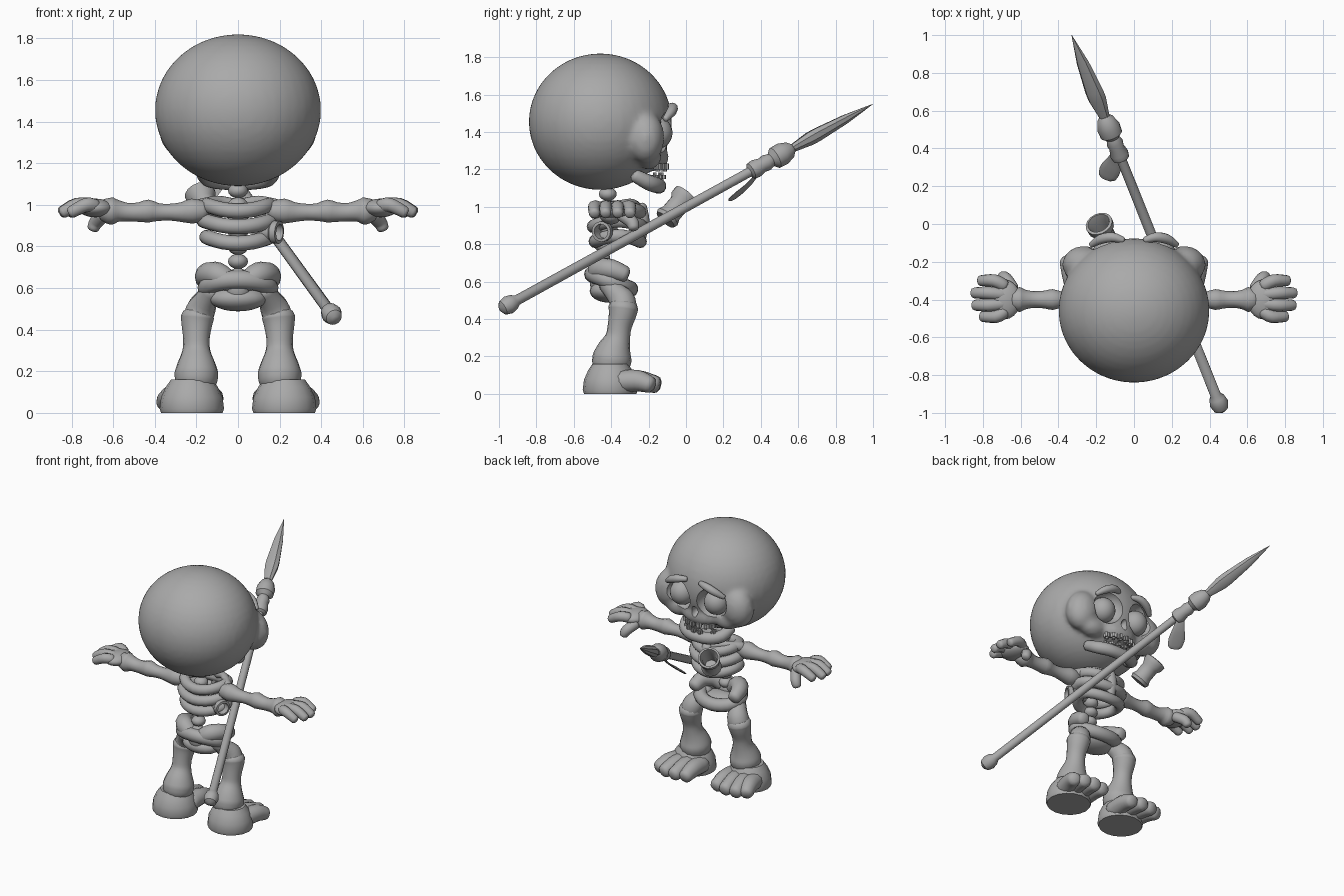
import bpy, bmesh, math
from mathutils import Vector, Matrix

if "Cube" in bpy.data.objects:
    bpy.data.objects.remove(bpy.data.objects["Cube"])

grey = bpy.data.materials.new("bone_grey")
grey.use_nodes = True
tone = (0.4, 0.4, 0.4, 1)
grey.diffuse_color = tone
grey.node_tree.nodes["Principled BSDF"].inputs["Base Color"].default_value = tone

SIDES = (("left", 1), ("right", -1))


def finish(name, bm, angle=40):
    bmesh.ops.recalc_face_normals(bm, faces=bm.faces)
    mesh = bpy.data.meshes.new(name)
    bm.to_mesh(mesh)
    bm.free()
    mesh.materials.append(grey)
    mesh.shade_smooth()
    mesh.set_sharp_from_angle(angle=math.radians(angle))
    ob = bpy.data.objects.new(name, mesh)
    bpy.context.scene.collection.objects.link(ob)
    return ob


def ball(name, loc, size, rot=(0, 0, 0), seg=20):
    bm = bmesh.new()
    bmesh.ops.create_uvsphere(bm, u_segments=seg, v_segments=seg // 2 + 2, radius=1)
    turn = Matrix.Identity(3)
    for axis, a in zip("XYZ", rot):
        turn = Matrix.Rotation(a, 3, axis) @ turn
    bm.transform(Matrix.Translation(loc) @ turn.to_4x4() @ Matrix.Diagonal((*size, 1)))
    return finish(name, bm)


def bridge(bm, rings, closed=False):
    n = len(rings[0])
    pairs = list(zip(rings, rings[1:])) + ([(rings[-1], rings[0])] if closed else [])
    for a, b in pairs:
        for i in range(n):
            bm.faces.new((a[i], a[(i + 1) % n], b[(i + 1) % n], b[i]))
    if not closed:
        bm.faces.new(rings[0])
        bm.faces.new(rings[-1])


def bone(name, points, closed=False, flat=1.0, steps=3, seg=12):
    """Tube along a smooth path of (x, y, z, radius) with rounded ends."""
    p = [Vector(q) for q in points]
    n, path = len(p), []
    for i in range(n if closed else n - 1):
        pick = (lambda k: p[k % n]) if closed else (lambda k: p[min(max(k, 0), n - 1)])
        a, b, c, d = (pick(i + k) for k in (-1, 0, 1, 2))
        for s in range(steps):
            t = s / steps
            path.append(b + (c - a) * (t / 2) + (a - b * 2.5 + c * 2 - d / 2) * t * t
                        + (b * 1.5 - a / 2 - c * 1.5 + d / 2) * t ** 3)
    if not closed:
        path.append(p[-1])
        for end, near in ((0, 1), (-1, -2)):
            e = path[end].copy()
            out = (e.xyz - path[near].xyz).normalized() * e.w
            extra = [Vector((*(e.xyz + out * k), e.w * r)) for k, r in ((.3, .88), (.55, .5))]
            path = extra[::-1] + path if end == 0 else path + extra
    bm, rings, u, old, m = bmesh.new(), [], None, None, len(path)
    for i, q in enumerate(path):
        nxt = path[(i + 1) % m] if closed else path[min(i + 1, m - 1)]
        prv = path[i - 1] if closed or i else path[0]
        t = (nxt.xyz - prv.xyz).normalized()
        if u is None:
            u = t.cross(Vector((0, 0, 1)) if abs(t.z) < .9 else Vector((0, 1, 0))).normalized()
        else:
            u = old.rotation_difference(t) @ u
        old, v = t, u.cross(t)
        rings.append([bm.verts.new(q.xyz + q.w * (u * math.cos(k * math.tau / seg)
                      + v * flat * math.sin(k * math.tau / seg))) for k in range(seg)])
    bridge(bm, rings, closed)
    return finish(name, bm, 60)


def lathe(name, profile, start, end, seg=16, flat=1.0):
    """Turned shape: (radius, height) pairs along the axis from start to end."""
    start, axis = Vector(start), Vector(end) - Vector(start)
    q = Vector((0, 0, 1)).rotation_difference(axis)
    bm = bmesh.new()
    rings = [[bm.verts.new(start + q @ Vector((r * math.cos(k * math.tau / seg),
              r * flat * math.sin(k * math.tau / seg), h))) for k in range(seg)]
             for r, h in profile]
    bridge(bm, rings)
    return finish(name, bm, 35)


def block(name, loc, size, turn=0, bevel=.012):
    bm = bmesh.new()
    bmesh.ops.create_cube(bm, size=1)
    bm.transform(Matrix.Diagonal((*size, 1)))
    bmesh.ops.bevel(bm, geom=bm.edges[:], offset=bevel, segments=2, affect="EDGES")
    bm.transform(Matrix.Translation(loc) @ Matrix.Rotation(turn, 4, "Z"))
    return finish(name, bm, 60)


# Skull: cranium, cheekbones and upper jaw fused, then sockets and nose cut out
parts = [ball("cranium", (0, -.458, 1.455), (.4, .383, .365), seg=40),
         ball("upper_jaw", (0, -.185, 1.265), (.15, .095, .075))]
cutters = [ball("nose_cutter", (0, -.08, 1.31), (.026, .06, .04))]
for _, s in SIDES:
    parts.append(ball("cheek", (s * .265, -.215, 1.37), (.115, .1, .14), (0, s * -.15, 0)))
    parts.append(ball("cheek_root", (s * .19, -.2, 1.27), (.1, .07, .07)))
    cutters.append(ball("socket_cutter", (s * .137, -.085, 1.395), (.11, .11, .115)))
bm = bmesh.new()
for ob in parts:
    bm.from_mesh(ob.data)
    bpy.data.objects.remove(ob)
rough = finish("skull_rough", bm)
mod = rough.modifiers.new("fuse", "REMESH")
mod.mode, mod.voxel_size = "VOXEL", .018
mod = rough.modifiers.new("soften", "SMOOTH")
mod.factor, mod.iterations = .5, 5
for c in cutters:
    mod = rough.modifiers.new("cut", "BOOLEAN")
    mod.operation, mod.object, mod.solver = "DIFFERENCE", c, "EXACT"
bpy.context.view_layer.update()
solid = rough.evaluated_get(bpy.context.evaluated_depsgraph_get())
bm = bmesh.new()
bm.from_mesh(solid.to_mesh())
for f in bm.faces:
    f.material_index = 0
for ob in cutters + [rough]:
    bpy.data.objects.remove(ob)
finish("skull", bm, 45)

# Jaw, teeth, eyes and brows
bone("jaw", [(s * x, y, z, r) for s, arc in
             ((1, ((.17, -.27, 1.165, .035), (.145, -.2, 1.13, .042), (.08, -.155, 1.115, .042))),
              (-1, ((0, -.145, 1.11, .04), (.08, -.155, 1.115, .042),
                    (.145, -.2, 1.13, .042), (.17, -.27, 1.165, .035)))) for x, y, z, r in arc])
for i in range(6):
    a = (i - 2.5) * .4
    x, y = .125 * math.sin(a), -.2 + .09 * math.cos(a)
    block("upper_tooth", (x, y, 1.215), (.042, .04, .055), -a)
    if i != 1:
        block("lower_tooth", (x, y - .015, 1.16), (.04, .035, .045), -a)
for side, s in SIDES:
    ball(side + "_eye", (s * .137, -.155, 1.395), (.083, .083, .086))
    bone(side + "_brow", [(s * .06, -.085, 1.535, .018), (s * .115, -.07, 1.53, .026),
                          (s * .175, -.08, 1.505, .026), (s * .225, -.11, 1.47, .016)])

# Spine
for i in range(8):
    z = .66 + i * .068
    ball("vertebra", (0, -.46 + .007 * i, z), (.048, .048, .036), seg=12)

# Rib cage
for z, w, d in ((.985, .15, .12), (.91, .165, .13), (.83, .15, .12)):
    bone("rib", [(w * math.sin(a), -.365 - d * math.cos(a), z - .025 * math.cos(a * 2) * .6, .036)
                 for a in (math.tau * k / 12 for k in range(12))], closed=True, steps=2)
bone("breastbone", [(0, -.245, 1.0, .035), (0, -.235, .92, .04), (0, -.245, .83, .03)])

# Pelvis
bone("pelvis_rim", [(.15 * math.sin(a), -.4 - .1 * math.cos(a), .6 + .04 * math.cos(a), .045)
                    for a in (math.tau * k / 12 for k in range(12))], closed=True, steps=2)
ball("pelvis_bowl", (0, -.415, .55), (.14, .1, .062))
ball("tail_bone", (0, -.47, .6), (.06, .045, .07))

for side, s in SIDES:
    bone(side + "_hip_wing", [(s * .04, -.48, .63, .05), (s * .1, -.46, .665, .06),
                              (s * .15, -.4, .665, .055), (s * .16, -.33, .64, .045)])
    bone(side + "_collarbone", [(s * .03, -.27, 1.005, .028), (s * .1, -.3, 1.02, .024),
                                (s * .18, -.38, .995, .035)])
    # Arm
    bone(side + "_arm", [(s * x, -.4, z, r) for x, z, r in
         ((.17, .97, .05), (.22, .97, .06), (.27, .965, .048), (.33, .965, .04), (.385, .965, .043),
          (.43, .97, .055), (.475, .965, .047), (.53, .965, .044), (.575, .97, .052),
          (.605, .97, .066), (.635, .975, .058))], steps=2)
    # Hand
    ball(side + "_palm", (s * .685, -.4, .985), (.085, .105, .045))
    for y, tip in ((-.3, .81), (-.365, .845), (-.43, .84), (-.49, .8)):
        bone(side + "_finger", [(s * .69, -.4 + (y + .4) * .75, .995, .034),
                                (s * (tip - .07), y, 1.0, .034), (s * tip, y, .965, .029)])
    bone(side + "_thumb", [(s * .645, -.34, .955, .035), (s * .68, -.29, .92, .035),
                           (s * .695, -.28, .89, .03)])
    # Leg
    bone(side + "_thigh", [(s * .125, -.42, .59, .05), (s * .15, -.385, .55, .055),
                           (s * .175, -.345, .505, .07), (s * .19, -.335, .465, .072)])
    bone(side + "_shin", [(s * x, y, z, r) for x, y, z, r in
         ((.195, -.335, .46, .08), (.198, -.34, .425, .074), (.2, -.355, .36, .064),
          (.2, -.365, .3, .067), (.2, -.385, .235, .092), (.2, -.395, .19, .105),
          (.2, -.405, .15, .1))], seg=16)
    # Foot
    lathe(side + "_heel", [(.148, 0), (.155, .02), (.148, .075), (.125, .125), (.1, .16)],
          (s * .222, -.405, 0), (s * .222, -.405, 1), flat=.95)
    for x0, x1, y in ((.13, .125, -.175), (.19, .205, -.16), (.25, .285, -.165), (.3, .35, -.195)):
        bone(side + "_toe", [(s * x0, -.36, .065, .06), (s * (x0 + x1) / 2, -.26, .07, .058),
                             (s * x1, y, .05, .046)])

# Spear
butt, point = (.45, -.95, .475), (-.33, 1, 1.55)
lathe("spear_shaft", [(.015, -.052), (.04, -.035), (.05, 0), (.042, .035), (.028, .055), (.026, 1.56),
                      (.045, 1.57), (.05, 1.6), (.04, 1.64), (.045, 1.67), (.035, 1.7),
                      (.06, 1.725), (.062, 1.77), (.045, 1.82), (.025, 1.84)], butt, point)
lathe("spear_blade", [(.026, 1.78), (.03, 1.84), (.05, 1.95), (.05, 2.0), (.034, 2.18), (.001, 2.36)],
      butt, point, seg=8, flat=.75)
bone("spear_cloth", [(-.08, .39, 1.185, .02), (-.1, .34, 1.125, .04),
                     (-.125, .29, 1.08, .055), (-.14, .255, 1.05, .05)], flat=.15)

# Hollow cup before the chest and open tube at the ribs
lathe("cup", [(.06, 0), (.068, .02), (.056, .05), (.056, .12), (.072, .145), (.074, .18),
              (.06, .185), (.045, .14), (.04, .04)], (-.13, -.11, .93), (-.19, .01, 1.07))
lathe("rib_tube", [(.04, 0), (.045, .09), (.055, .1), (.055, .13), (.04, .132), (.035, .05)],
      (.08, -.4, .875), (.19, -.45, .868))
